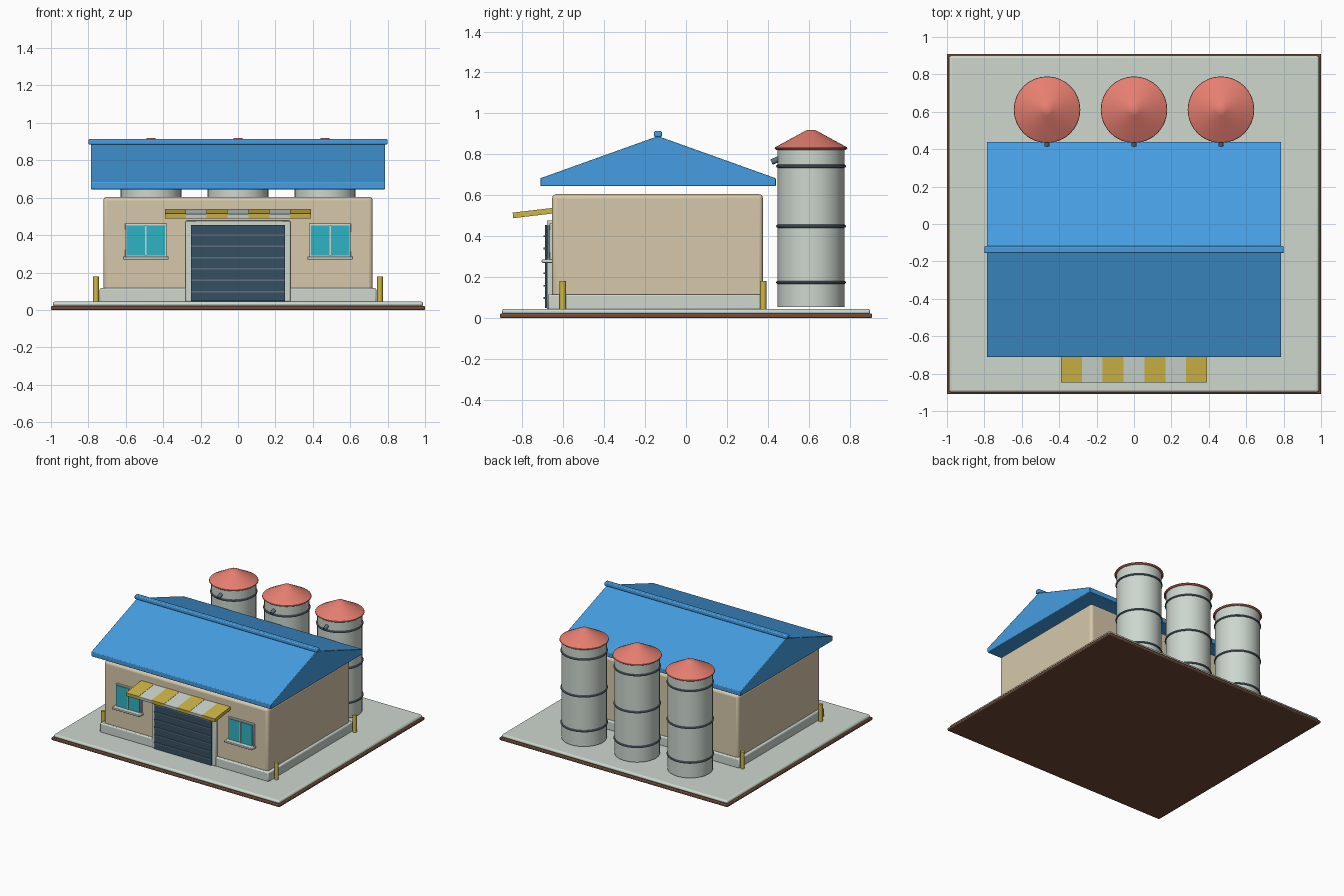
import bpy, bmesh, math
from mathutils import Vector

if "Cube" in bpy.data.objects:
    bpy.data.objects.remove(bpy.data.objects["Cube"])


def mat(name, r, g, b):
    lin = [(c / 255 / 12.92) if c < 10 else ((c / 255 + 0.055) / 1.055) ** 2.4 for c in (r, g, b)]
    m = bpy.data.materials.new(name)
    m.diffuse_color = (*lin, 1)
    m.use_nodes = True
    m.node_tree.nodes["Principled BSDF"].inputs["Base Color"].default_value = m.diffuse_color
    return m


CONCRETE = mat("pale_concrete", 205, 215, 206)
EARTH = mat("brown_earth", 112, 76, 56)
WALL = mat("tan_wall", 214, 200, 170)
ROOF = mat("blue_roof", 70, 158, 226)
CONE = mat("coral_cap", 230, 126, 112)
YELLOW = mat("mustard_yellow", 208, 183, 70)
GLASS = mat("teal_glass", 48, 180, 196)
DOOR = mat("dark_slate", 54, 80, 98)
STEEL = mat("steel_grey", 98, 114, 128)


def finish(name, bm, material, bevel=0, segments=2, smooth=True):
    me = bpy.data.meshes.new(name)
    bmesh.ops.recalc_face_normals(bm, faces=bm.faces[:])
    bm.to_mesh(me)
    bm.free()
    me.materials.append(material)
    ob = bpy.data.objects.new(name, me)
    bpy.context.collection.objects.link(ob)
    if bevel:
        b = ob.modifiers.new("bevel", 'BEVEL')
        b.width, b.segments = bevel, segments
    if smooth:
        bpy.ops.object.select_all(action='DESELECT')
        ob.select_set(True)
        bpy.context.view_layer.objects.active = ob
        bpy.ops.object.shade_smooth_by_angle(angle=math.radians(32))
    return ob


def box(name, x, y, z, material, bevel=0, segments=2):
    """Box from (min, max) ranges."""
    bm = bmesh.new()
    bmesh.ops.create_cube(bm, size=1)
    for v in bm.verts:
        v.co = [r[0] + (c + 0.5) * (r[1] - r[0]) for r, c in zip((x, y, z), v.co)]
    return finish(name, bm, material, bevel, segments, bevel > 0)


def prism_x(name, profile, x0, x1, material, bevel=0):
    """Extrude a (y, z) profile along x."""
    bm = bmesh.new()
    f = bm.faces.new([bm.verts.new((x0, y, z)) for y, z in profile])
    ext = bmesh.ops.extrude_face_region(bm, geom=[f])
    bmesh.ops.translate(bm, vec=(x1 - x0, 0, 0),
                        verts=[g for g in ext["geom"] if isinstance(g, bmesh.types.BMVert)])
    return finish(name, bm, material, bevel, 2, bevel > 0)


def lathe(name, profile, centre, material, n=32, closed=False):
    """Revolve an (r, z) profile about z."""
    bm = bmesh.new()
    rings = [[bm.verts.new((centre[0] + r * math.cos(math.tau * i / n),
                            centre[1] + r * math.sin(math.tau * i / n), z)) for i in range(n)]
             for r, z in profile]
    pairs = list(zip(rings, rings[1:]))
    if closed:
        pairs.append((rings[-1], rings[0]))
    else:
        bm.faces.new(rings[0])
        bm.faces.new(rings[-1])
    for a, b in pairs:
        for i in range(n):
            j = (i + 1) % n
            bm.faces.new((a[i], a[j], b[j], b[i]))
    return finish(name, bm, material)


def rod(name, a, b, r, material, n=12):
    a, b = Vector(a), Vector(b)
    bm = bmesh.new()
    bmesh.ops.create_cone(bm, cap_ends=True, segments=n, radius1=r, radius2=r, depth=(b - a).length)
    rot = (b - a).to_track_quat('Z', 'Y')
    for v in bm.verts:
        v.co = rot @ v.co + (a + b) / 2
    return finish(name, bm, material)


# Ground
box("earth_plate", (-1, 1), (-.91, .91), (0, .022), EARTH, .006)
box("concrete_slab", (-.99, .99), (-.9, .9), (.018, .045), CONCRETE, .014, 3)

# Building
box("plinth", (-.74, .74), (-.674, .394), (.04, .116), CONCRETE, .008)
box("walls", (-.72, .72), (-.654, .376), (.045, .605), WALL, .02, 3)
prism_x("roof", [(-.712, .645), (.439, .645), (.439, .683), (-.137, .889), (-.712, .683)],
        -.787, .787, ROOF, .004)
box("roof_ridge", (-.8, .8), (-.156, -.118), (.884, .914), ROOF, .007)

# Roller door
box("door_frame", (-.28, .28), (-.68, -.64), (.045, .477), CONCRETE, .005)
box("roller_door", (-.25, .25), (-.69, -.66), (.048, .455), DOOR)
for i in range(6):
    z = .098 + i * .0605
    box(f"door_rib_{i + 1}", (-.25, .25), (-.696, -.688), (z - .004, z + .004), STEEL)

# Windows
for s, side in ((-1, "left"), (1, "right")):
    c = .493 * s
    box(f"{side}_window_frame", (c - .112, c + .112), (-.668, -.645), (.28, .462), CONCRETE, .004)
    box(f"{side}_window_glass", (c - .102, c + .102), (-.673, -.665), (.29, .452), GLASS)
    box(f"{side}_window_mullion", (c - .005, c + .005), (-.678, -.67), (.29, .452), CONCRETE)
    box(f"{side}_window_sill", (c - .122, c + .122), (-.705, -.645), (.27, .286), CONCRETE, .004)

# Striped awning
w = .78 / 7
for i in range(7):
    x = -.39 + i * w
    d = 0 if i % 2 == 0 else .002
    prism_x(f"awning_stripe_{i + 1}",
            [(-.844, .488 + d), (-.65, .511 + d), (-.652, .538 - d), (-.847, .515 - d)],
            x, x + w, CONCRETE if i % 2 else YELLOW)

# Corner bollards
for sx in (-1, 1):
    for y in (-.602, .377):
        rod(f"bollard_{'left' if sx < 0 else 'right'}_{'front' if y < 0 else 'back'}",
            (.759 * sx, y, .04), (.759 * sx, y, .18), .016, YELLOW)

# Silos
for k, x in enumerate((-.465, 0, .465), 1):
    c = (x, .611)
    lathe(f"silo_{k}_tank", [(.163, .053), (.163, .83)], c, CONCRETE)
    lathe(f"silo_{k}_cap", [(.17, .822), (.178, .828), (.176, .834), (.03, .914), (.018, .919)], c, CONE)
    for j, z in enumerate((.174, .449, .742), 1):
        lathe(f"silo_{k}_band_{j}",
              [(.163 + .008 * math.cos(a * math.tau / 8), z + .008 * math.sin(a * math.tau / 8))
               for a in range(8)], c, STEEL, closed=True)
    rod(f"silo_{k}_spout", (x, .418, .762), (x, .49, .793), .014, STEEL)
